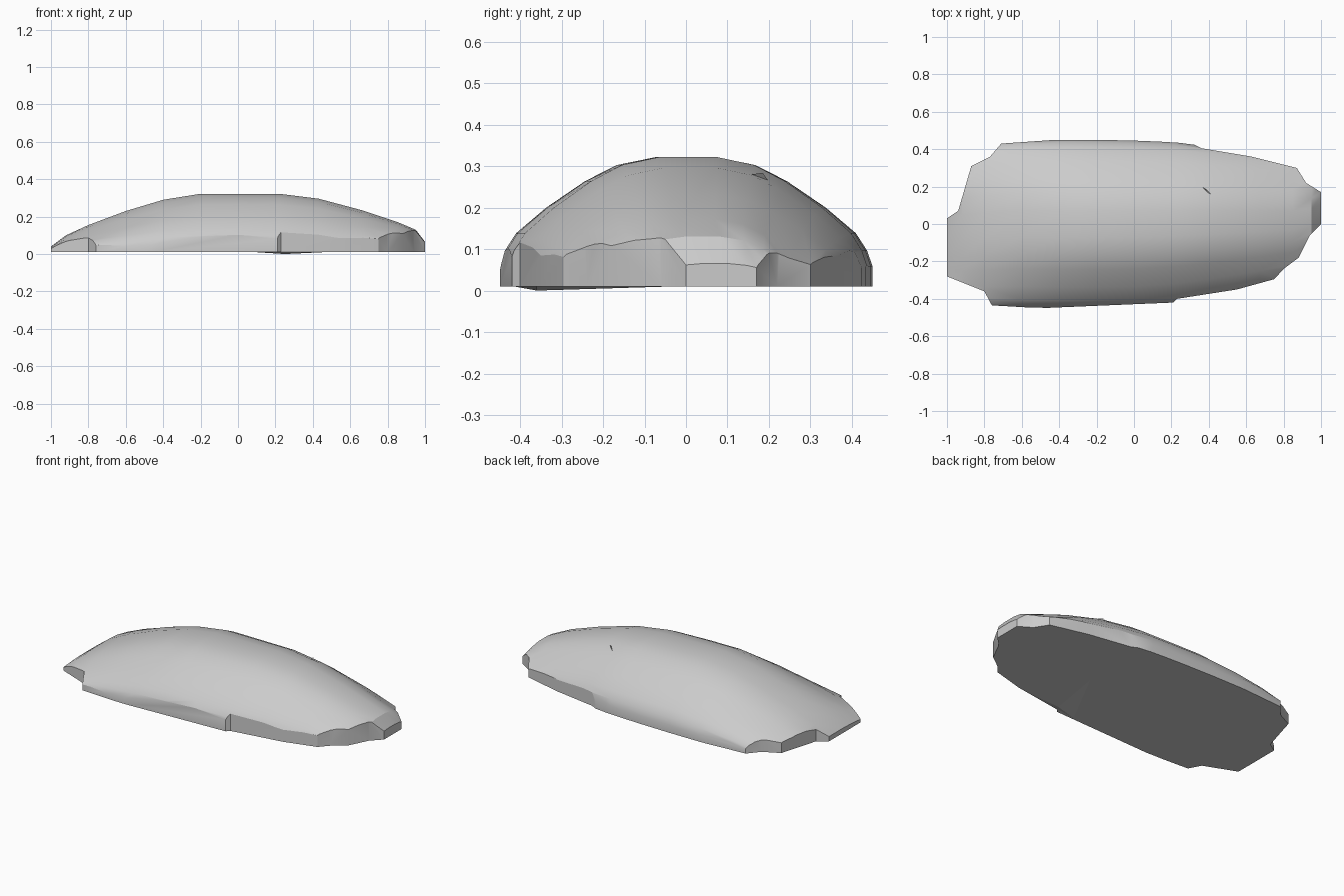
import bpy, bmesh, math

cube = bpy.data.objects.get("Cube")
if cube:
    bpy.data.objects.remove(cube, do_unlink=True)

grey = bpy.data.materials.new("stone_grey")
grey.use_nodes = True
grey.diffuse_color = (0.6, 0.6, 0.6, 1)
grey.node_tree.nodes["Principled BSDF"].inputs["Base Color"].default_value = (0.6, 0.6, 0.6, 1)


def make_object(name, bm):
    bmesh.ops.recalc_face_normals(bm, faces=bm.faces)
    mesh = bpy.data.meshes.new(name)
    bm.to_mesh(mesh)
    bm.free()
    mesh.materials.append(grey)
    obj = bpy.data.objects.new(name, mesh)
    bpy.context.collection.objects.link(obj)
    return obj


# Half cross-section as (width fraction, height fraction)
HALF = [(1, 0.0), (1, 0.18), (0.97, 0.3), (0.91, 0.43), (0.75, 0.62),
        (0.54, 0.82), (0.37, 0.94), (0.16, 1)]
# Stations along the shell: x, half width, centre y, top height
STATIONS = [(-1.04, 0.37, -0.03, 0.012), (-1, 0.39, -0.03, 0.04), (-0.92, 0.42, -0.02, 0.1),
            (-0.8, 0.435, -0.01, 0.155), (-0.6, 0.445, 0, 0.23),
            (-0.4, 0.45, 0, 0.29), (-0.2, 0.45, 0, 0.322),
            (0, 0.446, 0, 0.322), (0.22, 0.432, 0.005, 0.322),
            (0.43, 0.40, 0.01, 0.296), (0.67, 0.355, 0.015, 0.232),
            (0.85, 0.315, 0.02, 0.172), (0.95, 0.27, 0.04, 0.13),
            (1, 0.21, 0.07, 0.065), (1.03, 0.19, 0.07, 0.03)]

# Domed shell lofted through the stations
bm = bmesh.new()
rings = []
for x, width, centre, top in STATIONS:
    pts = [(-1, None)] + [(-w, h) for w, h in HALF]
    pts += [(w, h) for w, h in reversed(HALF)] + [(1, None)]
    ring = []
    for w, h in pts:
        y = centre + w * width
        z = -0.05 if h is None else h * top
        # Shallow dent beside the nose
        if h and h > 0.25:
            z -= 0.025 * math.exp(-((x - 0.9) ** 2 + (y - 0.25) ** 2) / 0.005)
        ring.append(bm.verts.new((x, y, z)))
    rings.append(ring)
for a, b in zip(rings, rings[1:]):
    for i in range(len(a)):
        j = (i + 1) % len(a)
        bm.faces.new((a[i], a[j], b[j], b[i]))
bm.faces.new(rings[0])
bm.faces.new(rings[-1])
shell = make_object("domed_shell", bm)

# Ragged footprint that trims the rim
OUTLINE = [(1, 0), (1, 0.17), (0.92, 0.22), (0.87, 0.3), (0.63, 0.36), (0.36, 0.405),
           (0.31, 0.43), (-0.02, 0.45), (-0.35, 0.455), (-0.71, 0.43), (-0.77, 0.36),
           (-0.87, 0.31), (-0.94, 0.07), (-1, 0.03), (-1, -0.28), (-0.8, -0.36),
           (-0.76, -0.435), (-0.5, -0.45), (0.21, -0.42), (0.23, -0.4),
           (0.55, -0.35), (0.75, -0.295), (0.8, -0.24), (0.88, -0.18), (0.94, -0.06)]
bm = bmesh.new()
base = bm.faces.new([bm.verts.new((x, y, 0.01)) for x, y in OUTLINE])
side = bmesh.ops.extrude_face_region(bm, geom=[base])
bmesh.ops.translate(bm, vec=(0, 0, 0.5),
                    verts=[v for v in side["geom"] if isinstance(v, bmesh.types.BMVert)])
cutter = make_object("footprint_cutter", bm)
cutter.hide_render = True
cutter.hide_viewport = True

trim = shell.modifiers.new("trim", "BOOLEAN")
trim.operation = "INTERSECT"
trim.solver = "EXACT"
trim.object = cutter
bpy.context.view_layer.objects.active = shell
shell.select_set(True)
bpy.ops.object.modifier_apply(modifier="trim")
bpy.data.objects.remove(cutter, do_unlink=True)
bpy.ops.object.shade_smooth_by_angle(angle=math.radians(28))


def sliver(name, corners, tip):
    """Thin pyramid over a triangle."""
    bm = bmesh.new()
    v = [bm.verts.new(c) for c in corners]
    t = bm.verts.new(tip)
    bm.faces.new(v)
    for i in range(3):
        bm.faces.new((v[i], v[(i + 1) % 3], t))
    return make_object(name, bm)


# Small raised chip on the shell and slight sag under the base
sliver("surface_chip", [(0.36, 0.2, 0.262), (0.49, 0.085, 0.27), (0.41, 0.14, 0.27)],
       (0.385, 0.185, 0.284))
sliver("base_sag", [(0.08, -0.42, 0.011), (0.48, -0.36, 0.011), (0.3, 0, 0.011)],
       (0.25, -0.36, 0))
